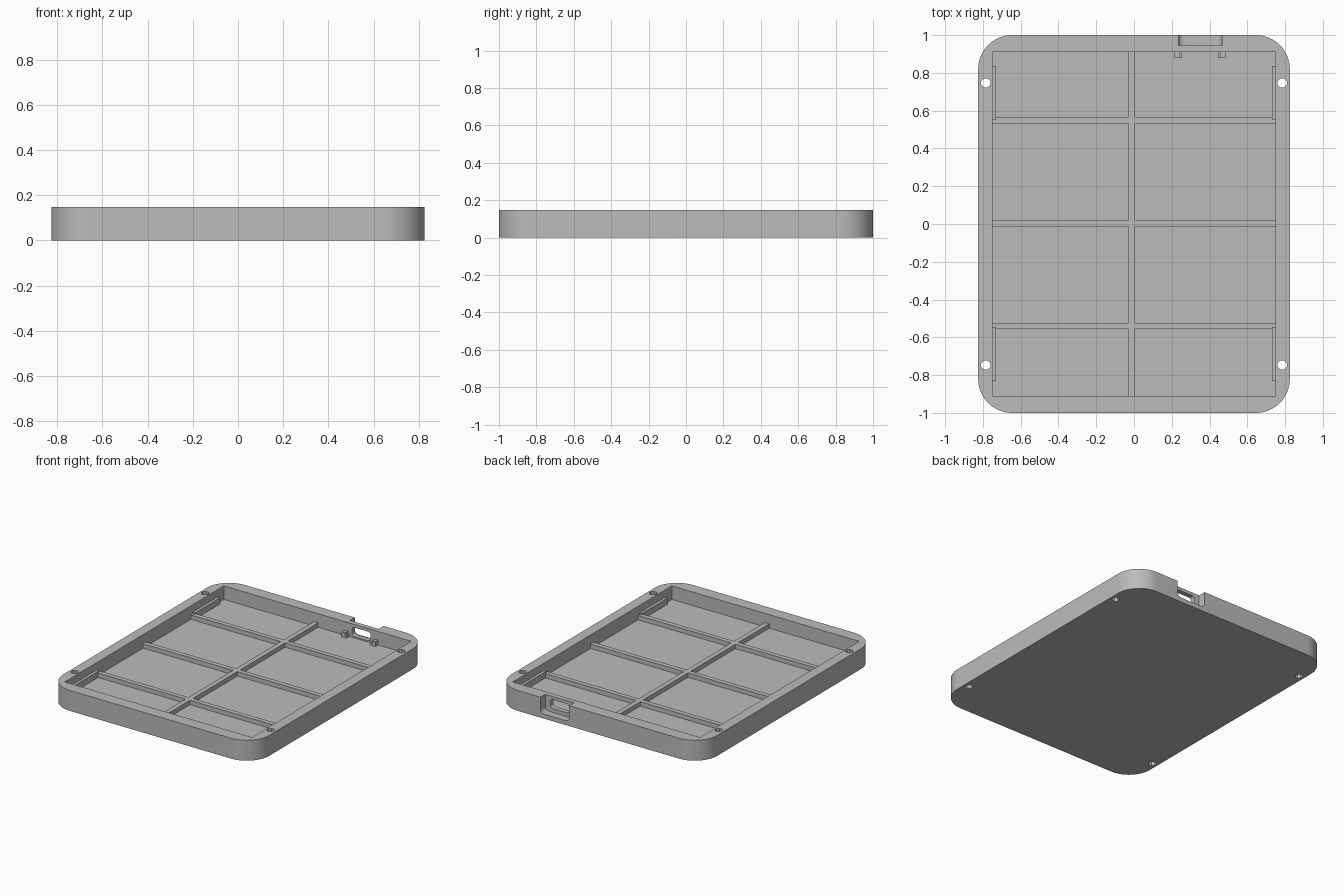
import bpy
import bmesh
from math import pi, radians
from mathutils import Matrix, Vector

cube = bpy.data.objects.get("Cube")
if cube:
    bpy.data.objects.remove(cube, do_unlink=True)

HEIGHT, FLOOR = 0.148, 0.05
HALF_X, HALF_Y = 0.825, 1.0
IN_X, IN_Y = 0.75, 0.91
PORT_X = 0.35

grey = bpy.data.materials.new("plain grey")
grey.use_nodes = True
grey.diffuse_color = (0.5, 0.5, 0.5, 1)
grey.node_tree.nodes["Principled BSDF"].inputs["Base Color"].default_value = (0.5, 0.5, 0.5, 1)


def finish(name, bm):
    bmesh.ops.recalc_face_normals(bm, faces=bm.faces)
    mesh = bpy.data.meshes.new(name)
    bm.to_mesh(mesh)
    bm.free()
    mesh.materials.append(grey)
    obj = bpy.data.objects.new(name, mesh)
    bpy.context.collection.objects.link(obj)
    return obj


def box(name, x, y, z, round_axis=None, radius=0.0, segments=5):
    """Box between (min, max) ranges, optionally rounding edges along one axis."""
    bm = bmesh.new()
    ranges = (x, y, z)
    size = Vector([b - a for a, b in ranges])
    centre = Vector([(a + b) / 2 for a, b in ranges])
    bmesh.ops.create_cube(bm, size=1, matrix=Matrix.LocRotScale(centre, None, size))
    if round_axis is not None:
        edges = [e for e in bm.edges
                 if abs((e.verts[0].co - e.verts[1].co)[round_axis]) > 1e-4]
        bmesh.ops.bevel(bm, geom=edges, offset=radius, segments=segments,
                        profile=0.5, affect='EDGES')
    return finish(name, bm)


def select_only(obj):
    bpy.ops.object.select_all(action='DESELECT')
    obj.select_set(True)
    bpy.context.view_layer.objects.active = obj


def cut(target, cutter):
    cutter.hide_render = True
    mod = target.modifiers.new("cut", 'BOOLEAN')
    mod.operation = 'DIFFERENCE'
    mod.solver = 'EXACT'
    mod.object = cutter
    select_only(target)
    bpy.ops.object.modifier_apply(modifier=mod.name)
    bpy.data.objects.remove(cutter, do_unlink=True)


# Tray body with rounded corners and a square cavity
tray = box("tray_body", (-HALF_X, HALF_X), (-HALF_Y, HALF_Y), (0, HEIGHT), 2, 0.18, 16)
cut(tray, box("cavity_cutter", (-IN_X, IN_X), (-IN_Y, IN_Y), (FLOOR, 0.3)))

# Screw holes through the side rims
for sx in (-1, 1):
    for sy in (-1, 1):
        bm = bmesh.new()
        bmesh.ops.create_cone(bm, cap_ends=True, segments=8, radius1=0.026, radius2=0.026,
                              depth=0.6, matrix=Matrix.Translation((sx * 0.785, sy * 0.747, 0))
                              @ Matrix.Rotation(pi / 8, 4, 'Z'))
        cut(tray, finish("hole_cutter", bm))

# Plug recess open at the rim, and the socket opening behind it
cut(tray, box("recess_cutter", (PORT_X - 0.115, PORT_X + 0.115), (0.945, 1.1), (0.032, 0.3), 1, 0.03))
cut(tray, box("socket_cutter", (PORT_X - 0.075, PORT_X + 0.075), (0.86, 1.05), (0.06, 0.125), 1, 0.02))
select_only(tray)
bpy.ops.object.shade_smooth_by_angle(angle=radians(30))

# Floor ribs: one long spine and three cross ribs on each side of it
RIB = (FLOOR - 0.01, 0.082)
box("spine_rib", (-0.03, 0.005), (-IN_Y, IN_Y), RIB)
for i, y in enumerate((-0.54, 0.003, 0.549)):
    span = (y - 0.017, y + 0.017)
    box(f"cross_rib_right_{i}", (-IN_X, -0.03), span, RIB)
    box(f"cross_rib_left_{i}", (0.005, IN_X), span, RIB)

# Support ledges along the side walls near each corner
for side, sx in (("right", -1), ("left", 1)):
    for end, y in (("front", (-0.832, -0.545)), ("back", (0.552, 0.837))):
        x = sorted((sx * 0.73, sx * IN_X))
        box(f"ledge_{end}_{side}", x, y, (FLOOR - 0.01, 0.095))

# Locating posts beside the socket, each with a low inner lip
for side, sx in (("right", -1), ("left", 1)):
    post = sorted((PORT_X + sx * 0.108, PORT_X + sx * 0.135))
    lip = sorted((PORT_X + sx * 0.096, PORT_X + sx * 0.108))
    box(f"socket_post_{side}", post, (0.878, IN_Y), (FLOOR - 0.01, 0.085))
    box(f"socket_lip_{side}", lip, (0.878, IN_Y), (FLOOR - 0.01, 0.065))
